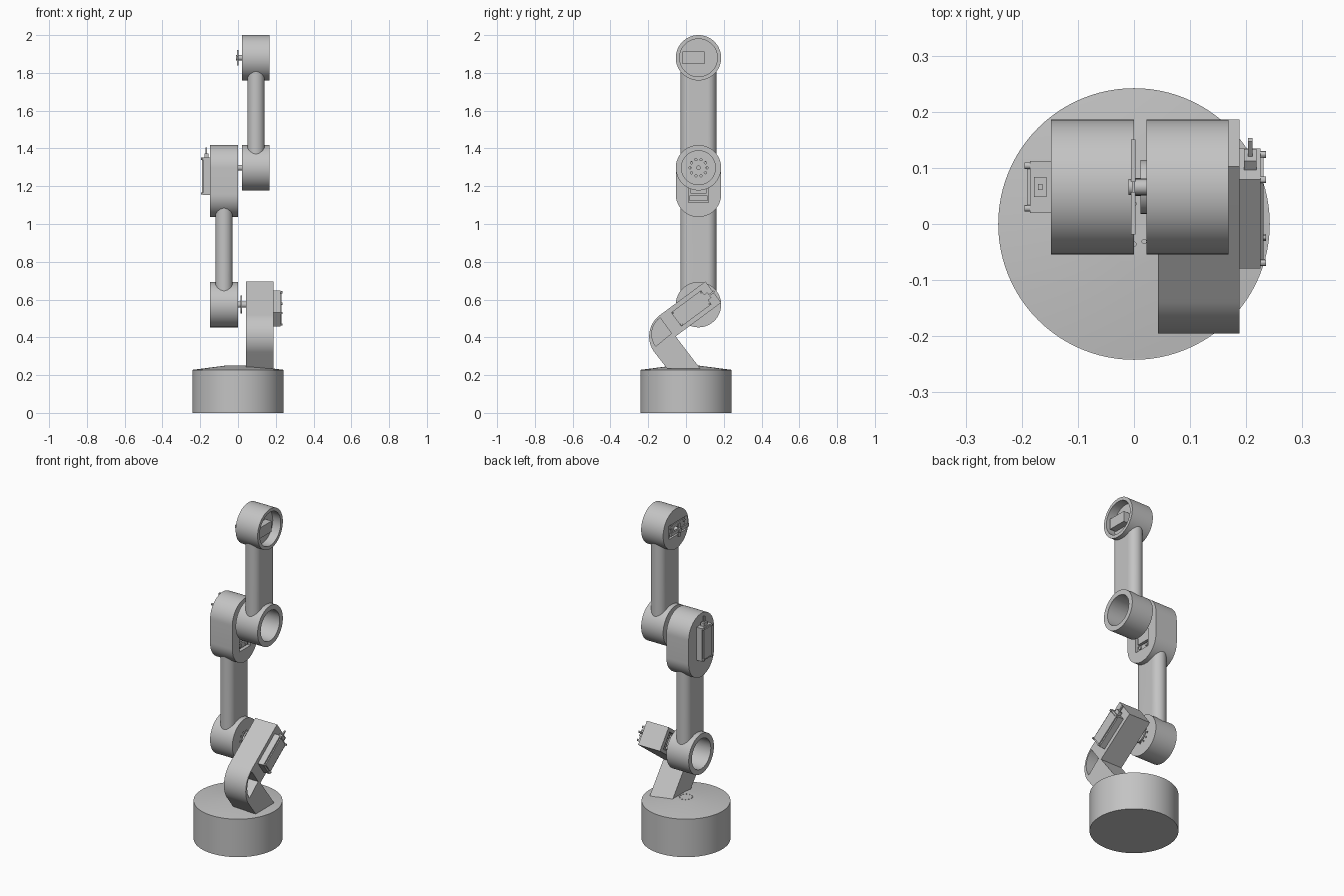
import bpy, bmesh
from math import sin, cos, pi, radians
from mathutils import Vector

cube = bpy.data.objects.get("Cube")
if cube:
    bpy.data.objects.remove(cube, do_unlink=True)

grey = bpy.data.materials.new("plain_grey")
grey.use_nodes = True
grey.diffuse_color = (0.55, 0.55, 0.55, 1)
grey.node_tree.nodes["Principled BSDF"].inputs["Base Color"].default_value = grey.diffuse_color

parts = []


def finish(name, bm):
    bmesh.ops.recalc_face_normals(bm, faces=bm.faces)
    mesh = bpy.data.meshes.new(name)
    bm.to_mesh(mesh)
    bm.free()
    mesh.materials.append(grey)
    obj = bpy.data.objects.new(name, mesh)
    bpy.context.collection.objects.link(obj)
    parts.append(obj)
    return obj


def prism(name, outlines, lo, hi, axis="x"):
    """Extrude one or more closed outlines, (y, z) along x or (x, y) along z."""
    bm = bmesh.new()
    for outline in outlines:
        place = (lambda a, b: (lo, a, b)) if axis == "x" else (lambda a, b: (a, b, lo))
        face = bm.faces.new([bm.verts.new(place(a, b)) for a, b in outline])
        geom = bmesh.ops.extrude_face_region(bm, geom=[face])["geom"]
        shift = Vector((hi - lo, 0, 0)) if axis == "x" else Vector((0, 0, hi - lo))
        bmesh.ops.translate(bm, vec=shift, verts=[g for g in geom if isinstance(g, bmesh.types.BMVert)])
    return finish(name, bm)


def arc(a, b, r, start, end, n=32):
    return [(a + r * cos(radians(start + (end - start) * i / n)),
             b + r * sin(radians(start + (end - start) * i / n))) for i in range(n + 1)]


def circle(a, b, r, n=64):
    return arc(a, b, r, 0, 360 - 360 / n, n - 1)


def rect(a, b, length, width, angle=0, u=0, v=0):
    """Rectangle turned by angle, offset by u along it and v across it."""
    c, s = cos(radians(angle)), sin(radians(angle))
    corners = [(-1, -1), (1, -1), (1, 1), (-1, 1)]
    return [(a + (u + i * length / 2) * c - (v + j * width / 2) * s,
             b + (u + i * length / 2) * s + (v + j * width / 2) * c) for i, j in corners]


def spot(a, b, angle, u, v, r):
    c, s = cos(radians(angle)), sin(radians(angle))
    return circle(a + u * c - v * s, b + u * s + v * c, r, 12)


def cut(obj, cutter):
    cutter.hide_render = True
    mod = obj.modifiers.new("cut", "BOOLEAN")
    mod.operation, mod.solver, mod.object = "DIFFERENCE", "EXACT", cutter
    bpy.context.view_layer.update()
    bpy.context.view_layer.objects.active = obj
    bpy.ops.object.modifier_apply(modifier=mod.name)


def drop(cutter):
    parts.remove(cutter)
    bpy.data.objects.remove(cutter, do_unlink=True)


def bolt_ring(a, b, ring, r, count):
    return [circle(a + ring * cos(2 * pi * i / count), b + ring * sin(2 * pi * i / count), r, 10)
            for i in range(count)]


def pocket(obj, a, b, length, width, angle, lo, hi):
    cutter = prism("cutter", [rect(a, b, length, width, angle)], lo, hi)
    cut(obj, cutter)
    drop(cutter)


def motor_front(name, a, b, length, width, angle, x, out):
    """Mounting tabs with screws set inside a pocket; x is the pocket floor."""
    end = length / 2 - 0.022
    prism(name + "_tabs", [rect(a, b, 0.03, width * 0.9, angle, s * end) for s in (-1, 1)], x, x + out * 0.012)
    prism(name + "_case", [rect(a, b, length * 0.62, width * 0.8, angle)], x, x + out * 0.016)
    prism(name + "_tab_screws", [spot(a, b, angle, s * end, t * width / 4, 0.01)
                                 for s in (-1, 1) for t in (-1, 1)], x, x + out * 0.018)


def motor_back(name, a, b, angle, x, out):
    """Motor case on the outside of a link, with lid, screws and plug."""
    length, width = 0.198, 0.092
    prism(name + "_case", [rect(a, b, length, width, angle)], x, x + out * 0.037)
    prism(name + "_lid", [rect(a, b, length - 0.02, width - 0.02, angle)], x + out * 0.037, x + out * 0.043)
    prism(name + "_screws", [spot(a, b, angle, s * 0.092, t * 0.038, 0.006)
                             for s in (-1, 1) for t in (-1, 1)], x + out * 0.037, x + out * 0.047)
    prism(name + "_plug", [rect(a, b, 0.02, 0.036, angle, length / 2 + 0.01)], x + out * 0.008, x + out * 0.03)
    prism(name + "_cable", [rect(a, b, 0.035, 0.01, angle, length / 2 + 0.036)], x + out * 0.015, x + out * 0.023)


Y, R = 0.066, 0.12                       # joint axis and hub radius
SHOULDER, ELBOW, WRIST = 0.573, 1.298, 1.88

# Base drum with a shallow cone lid and a ring of bolt holes
for name, r1, r2, lo, hi in (("base_drum", 0.242, 0.242, 0, 0.228), ("base_lid", 0.24, 0.07, 0.228, 0.25)):
    bm = bmesh.new()
    bmesh.ops.create_cone(bm, cap_ends=True, segments=96, radius1=r1, radius2=r2, depth=hi - lo)
    bmesh.ops.translate(bm, vec=(0, 0, (lo + hi) / 2), verts=bm.verts)
    lid = finish(name, bm)
holes = prism("cutter", bolt_ring(0, 0, 0.036, 0.004, 12), 0.24, 0.27, "z")
cut(lid, holes)
drop(holes)

# Bent shoulder bracket: two straight legs joined by a rounded bend
BY, BZ, BR, TILT = -0.055, 0.405, 0.14, 36.5
c, s = cos(radians(TILT)), sin(radians(TILT))
outline = arc(BY, BZ, BR, 90 + TILT, 180 + TILT) + [(-0.1, 0.235), (0.075, 0.235), (BY, BZ)]
outline += [(BY + 0.3 * c, BZ + 0.3 * s), (BY + 0.3 * c - BR * s, BZ + 0.3 * s + BR * c)]
bracket = prism("shoulder_bracket", [outline], 0.043, 0.188)
window = prism("cutter", [arc(BY - 0.018, BZ + 0.012, 0.108, 90 + TILT, 180 + TILT) + [(BY - 0.022, BZ + 0.016)]],
               0.12, 0.2)
cut(bracket, window)
drop(window)
MY, MZ = 0.0275, 0.553
pocket(bracket, MY, MZ, 0.235, 0.1, TILT, 0.03, 0.068)
motor_front("shoulder_motor_front", MY, MZ, 0.235, 0.1, TILT, 0.068, -1)
motor_back("shoulder_motor", MY, MZ, TILT, 0.188, 1)


def hub(name, z, lo, hi):
    return prism(name, [circle(Y, z, R)], lo, hi)


def tube(name, x, lo, hi):
    r, half = 0.045, 0.05
    return prism(name, [arc(x, Y + half, r, 0, 180) + arc(x, Y - half, r, 180, 360)], lo, hi, "z")


def bore(objs, z, r, lo, hi):
    cutter = prism("cutter", [circle(Y, z, r)], lo, hi)
    for obj in objs:
        cut(obj, cutter)
    drop(cutter)


def floor_holes(obj, z, lo, hi):
    cutter = prism("cutter", bolt_ring(Y, z, 0.045, 0.006, 10) + [circle(Y, z, 0.01, 16)], lo, hi)
    cut(obj, cutter)
    drop(cutter)


# Lower arm: cupped hub, flat-sided tube, long elbow housing
lower_hub = hub("lower_arm_hub", SHOULDER, -0.148, 0)
lower_tube = tube("lower_arm_tube", -0.074, SHOULDER, 1.15)
bore([lower_hub, lower_tube], SHOULDER, 0.09, -0.16, -0.02)
floor_holes(lower_hub, SHOULDER, -0.03, 0.01)
housing = prism("elbow_housing", [arc(Y, ELBOW, R, 0, 180) + arc(Y, 1.157, R, 180, 360)], -0.148, 0)
pocket(housing, Y, 1.24, 0.25, 0.105, 90, -0.025, 0.01)
motor_front("elbow_motor_front", Y, 1.24, 0.25, 0.105, 90, -0.025, 1)
motor_back("elbow_motor", Y, 1.253, 90, -0.148, -1)

# Upper arm: cupped hub, tube, wrist hub with a shallow cup and motor
upper_hub = hub("upper_arm_hub", ELBOW, 0.022, 0.168)
upper_tube = tube("upper_arm_tube", 0.095, ELBOW, WRIST)
wrist_hub = hub("wrist_hub", WRIST, 0.022, 0.168)
bore([upper_hub, upper_tube], ELBOW, 0.09, 0.042, 0.18)
bore([wrist_hub, upper_tube], WRIST, 0.1, 0.115, 0.18)
floor_holes(upper_hub, ELBOW, 0.01, 0.05)
prism("wrist_motor_case", [rect(0.04, WRIST, 0.116, 0.064)], 0.115, 0.155)
pocket(wrist_hub, 0.045, WRIST, 0.17, 0.08, 0, 0.01, 0.042)
motor_front("wrist_motor_front", 0.045, WRIST, 0.17, 0.08, 0, 0.042, -1)

# Output shafts and horns in the joint gaps
prism("shoulder_shaft", [circle(Y, SHOULDER, 0.016, 24)], 0, 0.068)
prism("shoulder_horn", [circle(Y, SHOULDER, 0.048, 40)], 0.012, 0.022)
prism("elbow_shaft", [circle(Y, ELBOW, 0.015, 24)], -0.02, 0.024)
prism("wrist_shaft", [circle(Y, WRIST, 0.014, 24)], -0.01, 0.04)
prism("wrist_horn_long_arm", [rect(Y, WRIST, 0.17, 0.02)], -0.005, 0.003)
prism("wrist_horn_short_arm", [rect(Y, WRIST, 0.02, 0.08)], -0.004, 0.002)

# Smooth round surfaces, keep edges sharp
bpy.ops.object.select_all(action="DESELECT")
for obj in parts:
    obj.select_set(True)
bpy.context.view_layer.objects.active = parts[0]
bpy.ops.object.shade_smooth_by_angle(angle=radians(30))
